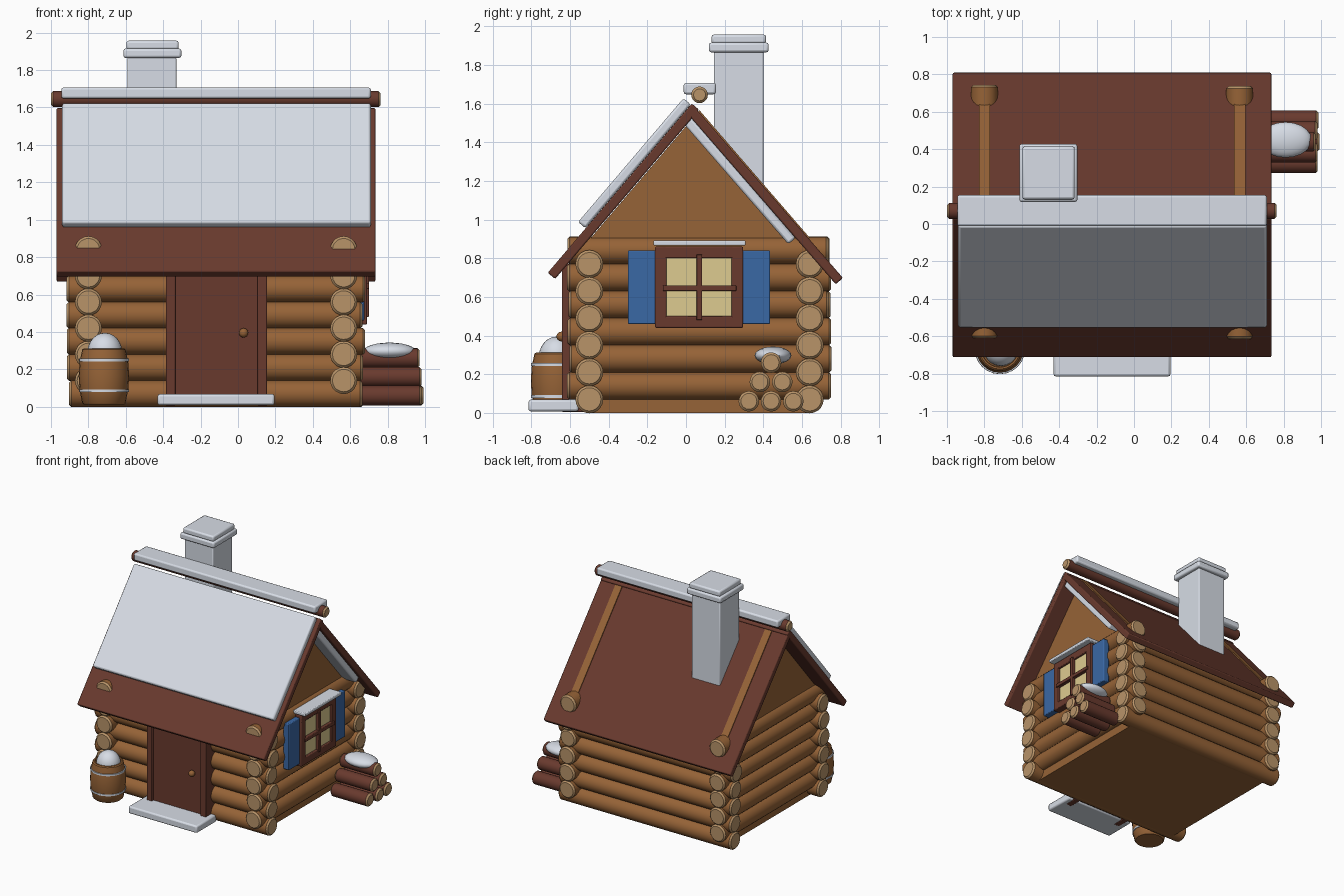
import bpy, bmesh, math, random
from mathutils import Vector

if "Cube" in bpy.data.objects:
    bpy.data.objects.remove(bpy.data.objects["Cube"])

random.seed(4)

def mat(name, c):
    m = bpy.data.materials.new(name)
    m.diffuse_color = (*c, 1)
    m.use_nodes = True
    m.node_tree.nodes["Principled BSDF"].inputs["Base Color"].default_value = m.diffuse_color
    return m

WOOD = mat("log brown", (0.305, 0.125, 0.038))
TAN = mat("cut wood tan", (0.485, 0.296, 0.141))
MAROON = mat("dark red brown", (0.141, 0.042, 0.027))
SNOW = mat("snow", (0.68, 0.72, 0.79))
BLUE = mat("shutter blue", (0.042, 0.138, 0.376))
GLASS = mat("warm window", (0.73, 0.60, 0.28))

def finish(name, bm, mats, bevel=0, smooth=True):
    bmesh.ops.recalc_face_normals(bm, faces=bm.faces)
    me = bpy.data.meshes.new(name)
    bm.to_mesh(me)
    bm.free()
    ob = bpy.data.objects.new(name, me)
    bpy.context.collection.objects.link(ob)
    for m in mats:
        me.materials.append(m)
    if bevel:
        b = ob.modifiers.new("bevel", "BEVEL")
        b.width, b.segments = bevel, 2
    if smooth:
        bpy.ops.object.select_all(action='DESELECT')
        ob.select_set(True)
        bpy.context.view_layer.objects.active = ob
        bpy.ops.object.shade_smooth_by_angle(angle=math.radians(35))
    return ob

def box(name, x, y, z, m, bevel=0.006):
    bm = bmesh.new()
    bmesh.ops.create_cube(bm, size=1)
    for v in bm.verts:
        v.co = [(a + b) / 2 + c * (b - a) for (a, b), c in zip((x, y, z), v.co)]
    return finish(name, bm, [m], bevel)

def prism(name, yz, x0, x1, m, bevel=0):
    # side-view outline pushed along x
    bm = bmesh.new()
    f = bm.faces.new([bm.verts.new((x0, y, z)) for y, z in yz])
    r = bmesh.ops.extrude_face_region(bm, geom=[f])
    for v in r["geom"]:
        if isinstance(v, bmesh.types.BMVert):
            v.co.x = x1
    return finish(name, bm, [m], bevel)

def slab(name, a, b, t, x0, x1, m, bevel):
    # a-b is one face of the slab seen from the side, t its signed thickness
    a, b = Vector(a), Vector(b)
    d = (b - a).normalized()
    n = Vector((-d.y, d.x)) * t
    return prism(name, [a, b, b + n, a + n], x0, x1, m, bevel)

def lathe(name, rings, origin, axis, mats, rule=None, sides=20):
    # rings are (distance along axis, radius); rule gives a material per band
    bm = bmesh.new()
    o = Vector(origin)
    w = Vector(axis)
    u = Vector((0, 0, 1)) if abs(w.z) < 0.5 else Vector((1, 0, 0))
    v = w.cross(u)
    loops = []
    for d, r in rings:
        loops.append([bm.verts.new(o + w * d + r * (u * math.cos(k) + v * math.sin(k)))
                      for k in (2 * math.pi * i / sides for i in range(sides))])
    for j in range(len(loops) - 1):
        for i in range(sides):
            k = (i + 1) % sides
            f = bm.faces.new((loops[j][i], loops[j][k], loops[j + 1][k], loops[j + 1][i]))
            f.material_index = rule(j) if rule else 0
    for l, j in ((loops[0], 0), (loops[-1], len(loops) - 2)):
        bm.faces.new(l).material_index = rule(j) if rule else 0
    return finish(name, bm, mats)

def log(name, start, axis, length, r, m=WOOD):
    b = 0.012
    rings = [(0, r - b), (b, r), (length - b, r), (length, r - b)]
    return lathe(name, rings, start, axis, [m, TAN], lambda j: int(j != 1))

def ball(name, c, s, m):
    bm = bmesh.new()
    bmesh.ops.create_uvsphere(bm, u_segments=20, v_segments=12, radius=1)
    for v in bm.verts:
        v.co = [p + q * k for p, q, k in zip(c, v.co, s)]
    return finish(name, bm, [m])

# walls: interlocking logs around a solid core
CX, CY, HX, HY = -0.1175, 0.07, 0.6825, 0.57
box("wall_core", (CX - HX, CX + HX), (CY - HY, CY + HY), (0, 0.88), WOOD, 0)
for i in range(6):
    for s, tag in ((-1, "a"), (1, "b")):
        j0, j1 = random.uniform(-.012, .008), random.uniform(-.012, .008)
        log(f"long_log_{tag}{i}", (CX - HX - 0.11 - j0, CY + s * HY, 0.07 + 0.14 * i),
            (1, 0, 0), 2 * HX + 0.22 + j0 + j1, 0.072)
        j0, j1 = random.uniform(-.012, .005), random.uniform(-.012, .005)
        log(f"side_log_{tag}{i}", (CX + s * HX, CY - HY - 0.112 - j0, 0.14 + 0.14 * i),
            (0, 1, 0), 2 * HY + 0.22 + j0 + j1, 0.072)

# gables
for s, tag in ((-1, "left"), (1, "right")):
    x = CX + s * HX
    prism(f"gable_{tag}", [(CY - 0.575, 0.89), (CY + 0.575, 0.90), (CY, 1.565)],
          x - 0.03, x + 0.03, WOOD)

# roof slabs, snow sheets, ridge
slab("roof_front", (-0.715, 0.725), (0.03, 1.60), -0.05, -0.97, 0.735, MAROON, 0.008)
slab("roof_back", (0.04, 1.587), (0.812, 0.698), -0.05, -0.97, 0.735, MAROON, 0.008)
slab("snow_front", (-0.52, 0.955), (0.025, 1.595), 0.05, -0.94, 0.71, SNOW, 0.012)
slab("snow_back", (0.02, 1.535), (0.567, 0.905), -0.05, -0.94, 0.71, SNOW, 0.012)
log("ridge_log", (-1.0, 0.07, 1.645), (1, 0, 0), 1.763, 0.043, MAROON)
box("ridge_snow", (-0.945, 0.71), (-0.012, 0.155), (1.648, 1.707), SNOW, 0.012)

# chimney
box("chimney", (-0.59, -0.33), (0.145, 0.40), (1.12, 1.87), SNOW, 0.008)
box("chimney_cap", (-0.613, -0.303), (0.118, 0.428), (1.865, 1.915), SNOW, 0.012)
box("chimney_snow", (-0.597, -0.317), (0.132, 0.414), (1.91, 1.957), SNOW, 0.012)

# door and step
box("door", (-0.345, 0.115), (-0.62, -0.52), (0.02, 0.74), MAROON)
for x in (-0.385, 0.105):
    box("door_post", (x, x + 0.05), (-0.642, -0.52), (0.005, 0.77), MAROON)
box("door_lintel", (-0.385, 0.155), (-0.642, -0.52), (0.72, 0.77), MAROON)
ball("door_knob", (0.03, -0.645, 0.395), (0.025, 0.025, 0.025), WOOD)
box("snowy_step", (-0.43, 0.195), (-0.815, -0.555), (0.008, 0.068), SNOW, 0.012)

# window with shutters on the right wall
box("window_glass", (0.60, 0.672), (-0.13, 0.27), (0.46, 0.84), GLASS, 0)
for y in (-0.16, 0.235):
    box("window_side", (0.60, 0.69), (y, y + 0.06), (0.44, 0.86), MAROON)
for z in (0.44, 0.80):
    box("window_rail", (0.60, 0.69), (-0.16, 0.295), (z, z + 0.06), MAROON)
box("window_bar_upright", (0.62, 0.70), (0.054, 0.084), (0.48, 0.82), MAROON, 0.004)
box("window_bar_level", (0.62, 0.70), (-0.12, 0.26), (0.63, 0.66), MAROON, 0.004)
for y in (-0.30, 0.29):
    box("shutter", (0.62, 0.675), (y, y + 0.145), (0.46, 0.84), BLUE)
box("window_snow", (0.62, 0.73), (-0.168, 0.308), (0.865, 0.892), SNOW)

# barrel with hoops and a heap of snow
B = (-0.717, -0.668, 0)
lathe("barrel", [(0.012, 0.108), (0.02, 0.116), (0.09, 0.130), (0.165, 0.135), (0.24, 0.130),
                 (0.305, 0.116), (0.312, 0.108), (0.312, 0.098), (0.295, 0.096)],
      B, (0, 0, 1), [WOOD], sides=24)
for z in (0.085, 0.25):
    lathe("barrel_hoop", [(z - 0.007, 0.126), (z - 0.007, 0.134), (z + 0.007, 0.134),
                          (z + 0.007, 0.126)], B, (0, 0, 1), [SNOW], sides=24)
ball("barrel_snow", (-0.712, -0.668, 0.295), (0.092, 0.092, 0.10), SNOW)

# firewood pile with snow on top
for row, ys in enumerate(((0.325, 0.44, 0.555), (0.382, 0.498), (0.44,))):
    for y in ys:
        j = random.uniform(-0.012, 0.004)
        log("firewood", (0.645, y, 0.06 + 0.1 * row), (1, 0, 0), 0.348 + j - 0.008 * row,
            0.053, MAROON)
ball("firewood_snow", (0.81, 0.45, 0.297), (0.14, 0.095, 0.046), SNOW)
